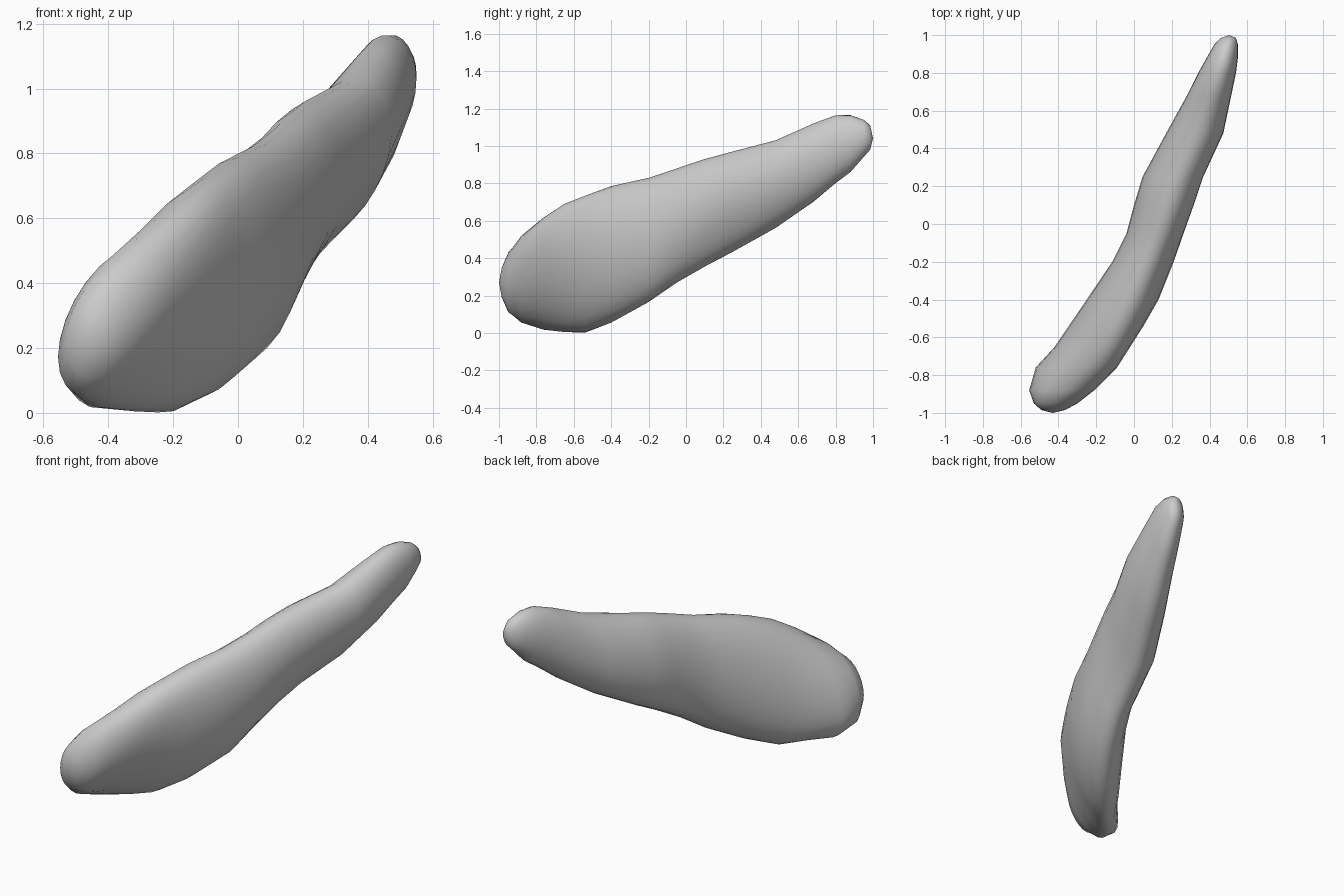
import bpy, bmesh, math

N = 24
# Cross-sections along the length: y, x min, x max, z min, z max, lean, undercut
SECTIONS = [
    (-0.985, -0.49, -0.365, 0.19, 0.35, 0.2, 0),
    (-0.95, -0.53, -0.30, 0.11, 0.43, 0.3, 0),
    (-0.88, -0.555, -0.21, 0.055, 0.52, 0.5, 0),
    (-0.76, -0.52, -0.09, 0.015, 0.62, 0.6, 0),
    (-0.65, -0.42, -0.02, 0.005, 0.69, 0.5, 0),
    (-0.54, -0.345, 0.05, 0.0, 0.735, 0.42, 0),
    (-0.40, -0.25, 0.13, 0.055, 0.785, 0.3, 0),
    (-0.20, -0.115, 0.21, 0.165, 0.83, 0.2, 0),
    (-0.05, -0.04, 0.265, 0.265, 0.88, 0.2, 0.10),
    (0.10, 0.0, 0.32, 0.35, 0.93, 0.22, 0.15),
    (0.25, 0.045, 0.37, 0.43, 0.97, 0.25, 0.13),
    (0.48, 0.17, 0.475, 0.56, 1.03, 0.25, 0.08),
    (0.68, 0.28, 0.515, 0.70, 1.12, 0.2, 0),
    (0.80, 0.34, 0.54, 0.80, 1.165, 0.15, 0),
    (0.88, 0.385, 0.55, 0.86, 1.165, 0.1, 0),
    (0.95, 0.425, 0.55, 0.94, 1.14, 0.1, 0),
    (0.985, 0.46, 0.54, 0.98, 1.11, 0, 0),
]


def section_points(y, x0, x1, z0, z1, lean, cut):
    """Leaning ellipse with an optional hollow on its lower right side."""
    cx, cz = (x0 + x1) / 2, (z0 + z1) / 2
    a, b = (x1 - x0) / 2, (z1 - z0) / 2
    shift = math.asin(lean)
    pts = []
    for i in range(N):
        t = 2 * math.pi * i / N
        k = 1 - cut * max(0, math.cos(t + math.radians(50))) ** 4
        pts.append((cx + a * k * math.cos(t), y,
                    cz + b * k * math.sin(t + shift)))
    return pts


# Loft the long flattened body
bm = bmesh.new()
rings = [[bm.verts.new(p) for p in section_points(*s)] for s in SECTIONS]
for r0, r1 in zip(rings, rings[1:]):
    for i in range(N):
        j = (i + 1) % N
        bm.faces.new((r0[i], r0[j], r1[j], r1[i]))

# Rounded tips
for ring, tip in ((rings[0], (-0.43, -1, 0.27)), (rings[-1], (0.505, 1, 1.04))):
    v = bm.verts.new(tip)
    for i in range(N):
        bm.faces.new((ring[i], ring[(i + 1) % N], v))

bmesh.ops.recalc_face_normals(bm, faces=bm.faces)
for f in bm.faces:
    f.smooth = True
mesh = bpy.data.meshes.new("organ_body")
bm.to_mesh(mesh)
bm.free()
body = bpy.data.objects.new("organ_body", mesh)
bpy.context.collection.objects.link(body)
